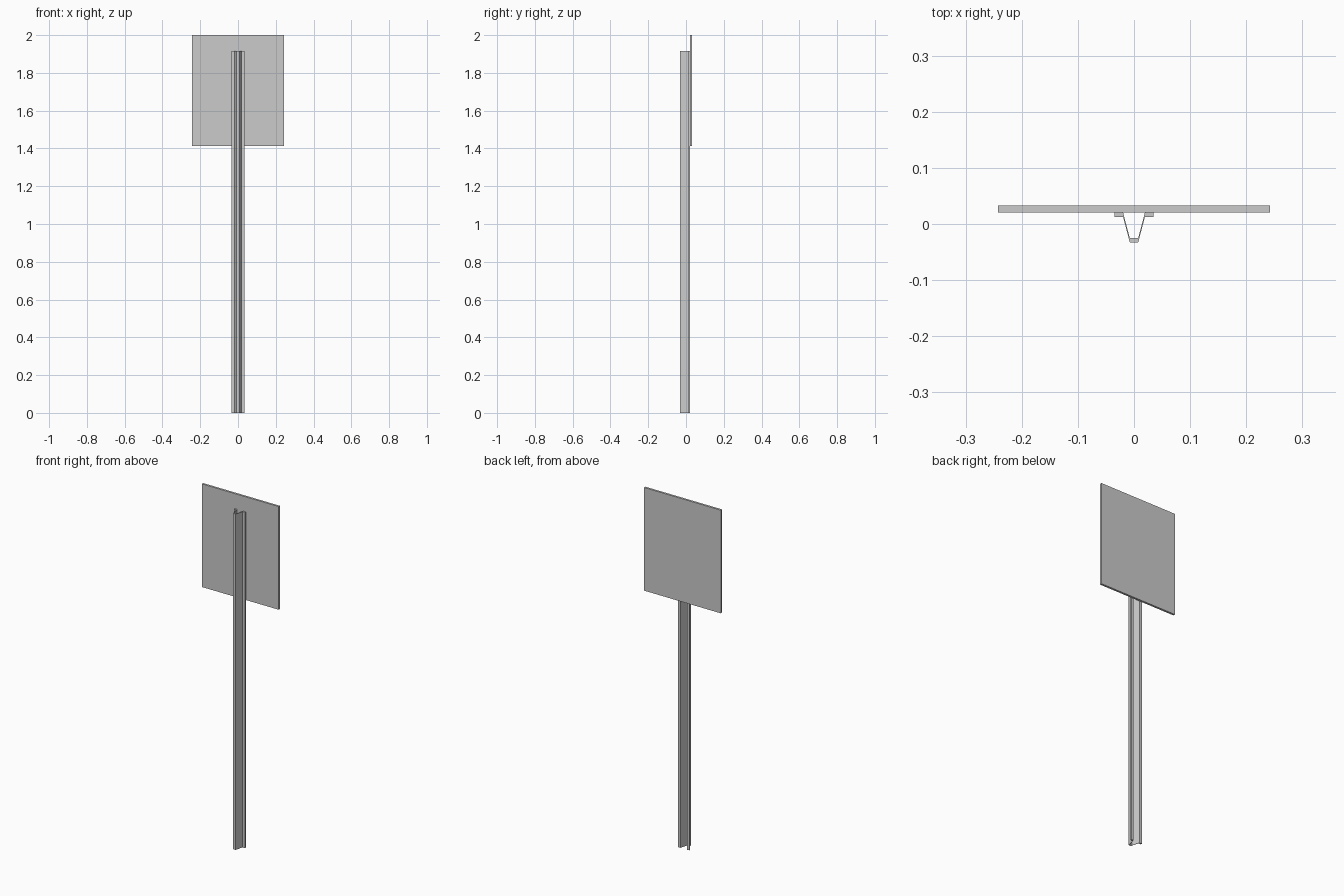
import bpy, bmesh

if "Cube" in bpy.data.objects:
    bpy.data.objects.remove(bpy.data.objects["Cube"])


def extrude_profile(name, points, z0, z1):
    """Extrude a closed XY outline vertically into a solid."""
    bm = bmesh.new()
    face = bm.faces.new([bm.verts.new((x, y, z0)) for x, y in points])
    out = bmesh.ops.extrude_face_region(bm, geom=[face], use_keep_orig=True)
    top = [v for v in out["geom"] if isinstance(v, bmesh.types.BMVert)]
    bmesh.ops.translate(bm, vec=(0, 0, z1 - z0), verts=top)
    bmesh.ops.recalc_face_normals(bm, faces=bm.faces)
    mesh = bpy.data.meshes.new(name)
    bm.to_mesh(mesh)
    bm.free()
    obj = bpy.data.objects.new(name, mesh)
    bpy.context.collection.objects.link(obj)
    return obj


# Channel post: mirrored hat section, offset along y for the sheet thickness
half = [(0.035, 0.0205), (0.0195, 0.0205), (0.0075, -0.0247)]
back = half + [(-x, y) for x, y in reversed(half)]
front = [(x, y - 0.008) for x, y in reversed(back)]
extrude_profile("channel_post", back + front, 0.0, 1.915)

# Sign panel
w, y0, y1 = 0.2425, 0.0207, 0.0328
extrude_profile("sign_panel", [(-w, y0), (w, y0), (w, y1), (-w, y1)], 1.412, 2.0)
